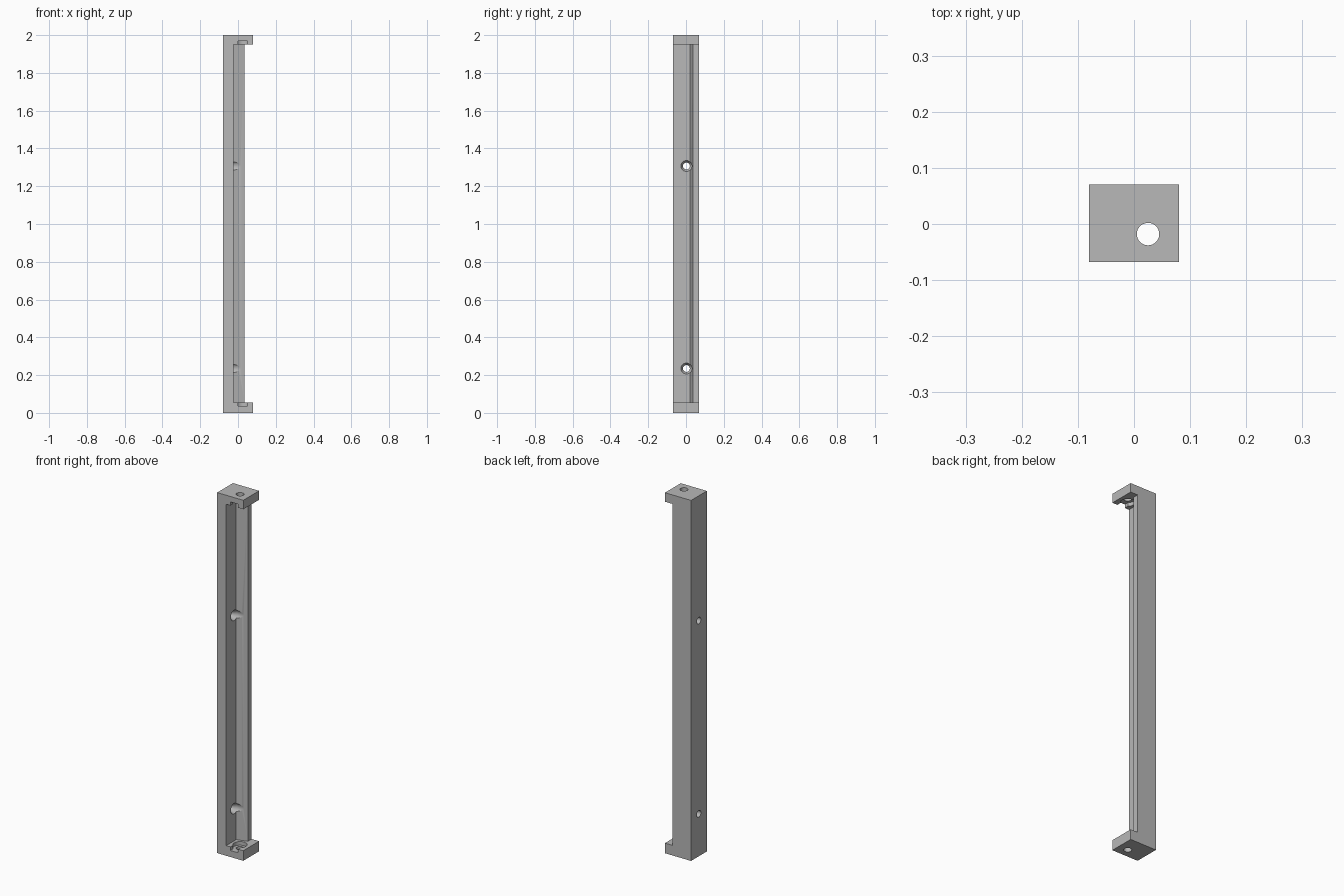
import bpy, bmesh, math
from mathutils import Matrix, Vector

cube = bpy.data.objects.get("Cube")
if cube:
    bpy.data.objects.remove(cube, do_unlink=True)

grey = bpy.data.materials.new("light grey plastic")
grey.use_nodes = True
colour = (0.48, 0.48, 0.48, 1)
grey.diffuse_color = colour
grey.node_tree.nodes["Principled BSDF"].inputs["Base Color"].default_value = colour


def finish(name, bm):
    bmesh.ops.recalc_face_normals(bm, faces=bm.faces)
    mesh = bpy.data.meshes.new(name)
    bm.to_mesh(mesh)
    bm.free()
    mesh.materials.append(grey)
    obj = bpy.data.objects.new(name, mesh)
    bpy.context.collection.objects.link(obj)
    return obj


def prism(name, outline, z0, z1):
    bm = bmesh.new()
    face = bm.faces.new([bm.verts.new((x, y, z0)) for x, y in outline])
    top = bmesh.ops.extrude_face_region(bm, geom=[face])["geom"]
    verts = [v for v in top if isinstance(v, bmesh.types.BMVert)]
    bmesh.ops.translate(bm, verts=verts, vec=(0, 0, z1 - z0))
    return finish(name, bm)


def rectangle(x0, x1, y0, y1):
    return [(x0, y0), (x1, y0), (x1, y1), (x0, y1)]


def circle(cx, cy, r, n=40):
    angles = [math.tau * i / n for i in range(n)]
    return [(cx + r * math.cos(a), cy + r * math.sin(a)) for a in angles]


def lathe_x(name, profile, y, z, n=40):
    """Revolve (x, radius) pairs about an axis along x."""
    bm = bmesh.new()
    rings = [[bm.verts.new((x, y + r * math.cos(math.tau * i / n),
                            z + r * math.sin(math.tau * i / n))) for i in range(n)]
             for x, r in profile]
    for a, b in zip(rings, rings[1:]):
        for i in range(n):
            j = (i + 1) % n
            bm.faces.new((a[i], a[j], b[j], b[i]))
    bm.faces.new(rings[0])
    bm.faces.new(rings[-1])
    return finish(name, bm)


def cut(target, cutter):
    mod = target.modifiers.new("cut", 'BOOLEAN')
    mod.operation = 'DIFFERENCE'
    mod.solver = 'EXACT'
    mod.object = cutter
    bpy.context.view_layer.objects.active = target
    bpy.ops.object.modifier_apply(modifier=mod.name)
    bpy.data.objects.remove(cutter, do_unlink=True)


# Solid block the bracket is cut from
bracket = prism("channel_bracket", rectangle(-0.08, 0.08, -0.068, 0.07), 0, 2)

# Long open recess with a slightly sloping back, leaving the end caps
recess = [(-0.025, -0.2), (0.2, -0.2), (0.2, 0.2), (0.035, 0.2),
          (0.035, 0.037), (-0.025, 0.02)]
floor, ceiling = 0.056, 1.95
cut(bracket, prism("recess_cutter", recess, floor, ceiling))

# Keyhole pockets inside both caps, with round holes through them
px, py = 0.025, -0.018
for z0, z1 in ((0.036, 0.08), (1.92, 1.97)):
    cut(bracket, prism("pocket_cutter", circle(px, py, 0.036), z0, z1))
    cut(bracket, prism("slot_cutter", rectangle(px - 0.024, px + 0.024, -0.2, py), z0, z1))
for z0, z1 in ((-0.1, 0.1), (1.9, 2.1)):
    cut(bracket, prism("hole_cutter", circle(px, py, 0.02), z0, z1))

# Countersunk screw holes through the side wall
screw = [(-0.2, 0.018), (-0.045, 0.018), (-0.025, 0.029), (0.15, 0.029)]
for z in (0.235, 1.307):
    cut(bracket, lathe_x("screw_cutter", screw, 0.002, z))

# Smooth the round holes, keep the edges crisp
bpy.ops.object.select_all(action='DESELECT')
bracket.select_set(True)
bpy.context.view_layer.objects.active = bracket
bpy.ops.object.shade_smooth_by_angle(angle=math.radians(25))
